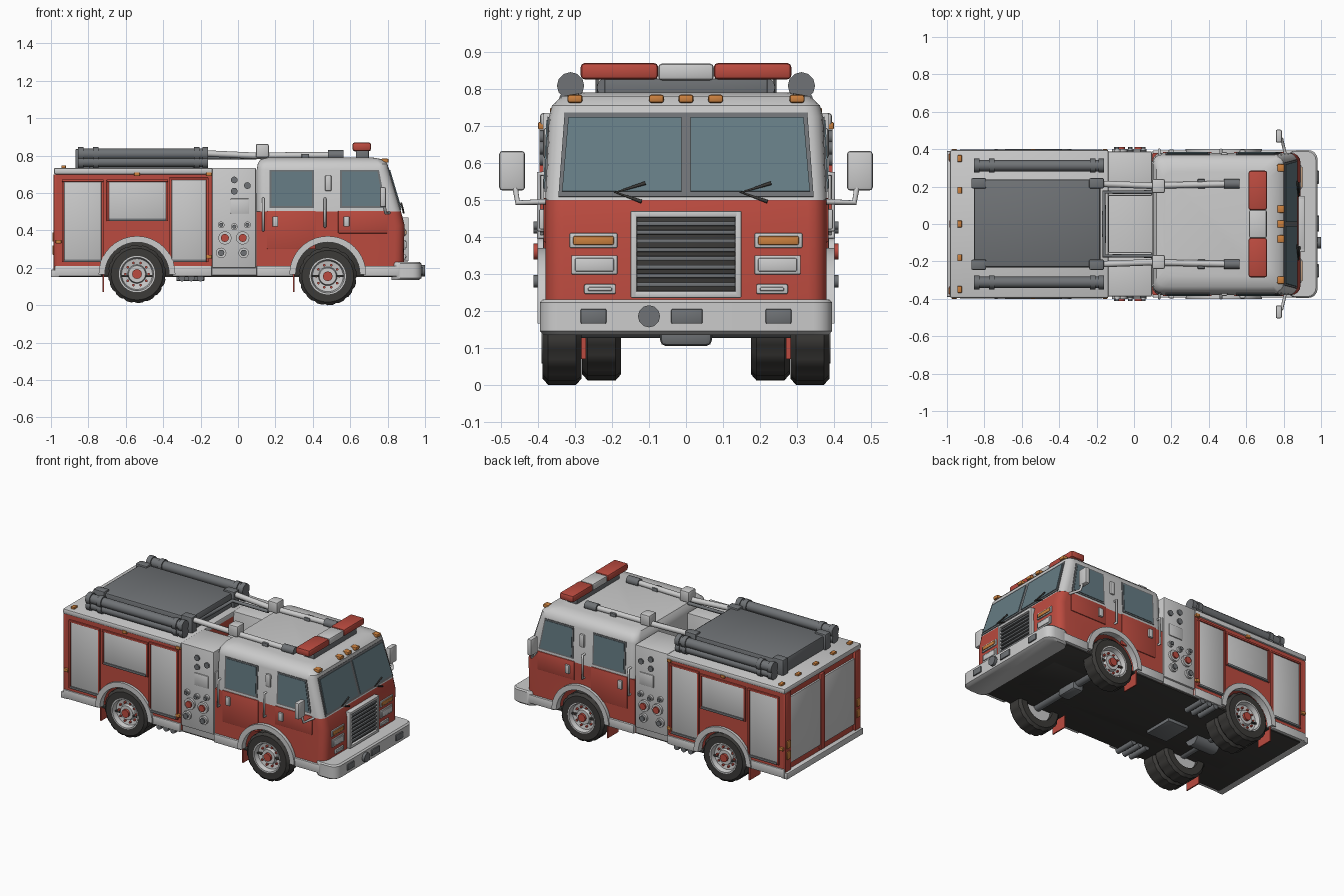
import bpy, bmesh
from math import sin, cos, pi, radians
from mathutils import Vector

if "Cube" in bpy.data.objects:
    bpy.data.objects.remove(bpy.data.objects["Cube"])


def colour(name, r, g, b):
    m = bpy.data.materials.new(name)
    m.diffuse_color = (r, g, b, 1)
    m.use_nodes = True
    m.node_tree.nodes["Principled BSDF"].inputs["Base Color"].default_value = m.diffuse_color
    return m


RED = colour("red_paint", 0.50, 0.07, 0.05)
GLASS = colour("glass", 0.13, 0.20, 0.23)
BLACK = colour("rubber", 0.045, 0.043, 0.04)
DARK = colour("dark_metal", 0.16, 0.17, 0.18)
AMBER = colour("amber_lens", 0.6, 0.22, 0.05)


def finish(bm, name, mat=None, mirror=False):
    bmesh.ops.recalc_face_normals(bm, faces=bm.faces)
    me = bpy.data.meshes.new(name)
    bm.to_mesh(me)
    bm.free()
    ob = bpy.data.objects.new(name, me)
    bpy.context.collection.objects.link(ob)
    if mat:
        me.materials.append(mat)
    if mirror:
        mod = ob.modifiers.new("Mirror", 'MIRROR')
        mod.use_axis = (False, True, False)
    return ob


def box(name, x, y, z, mat=None, mirror=False, bevel=0.004):
    bm = bmesh.new()
    bmesh.ops.create_cube(bm, size=1)
    for v in bm.verts:
        v.co = [(a + b) / 2 + c * (b - a) for (a, b), c in zip((x, y, z), v.co)]
    if bevel:
        bmesh.ops.bevel(bm, geom=bm.edges[:], offset=bevel, segments=2, profile=0.5, affect='EDGES')
    return finish(bm, name, mat, mirror)


def plate(name, pts, thick, mat=None, mirror=False):
    """Flat panel through pts, thickened evenly to both sides."""
    p = [Vector(q) for q in pts]
    n = (p[1] - p[0]).cross(p[2] - p[0]).normalized() * thick / 2
    bm = bmesh.new()
    a, b = [bm.verts.new(q - n) for q in p], [bm.verts.new(q + n) for q in p]
    bm.faces.new(a)
    bm.faces.new(b)
    for i in range(len(p)):
        j = i - 1
        bm.faces.new((a[j], a[i], b[i], b[j]))
    return finish(bm, name, mat, mirror)


def prism(name, profile, y0, y1, mat=None, mirror=False, round_x=None, r=0.05):
    """x-z profile extruded along y; side edges beyond round_x are rounded."""
    bm = bmesh.new()
    f = bm.faces.new([bm.verts.new((x, y0, z)) for x, z in profile])
    new = bmesh.ops.extrude_face_region(bm, geom=[f])["geom"]
    for v in new:
        if isinstance(v, bmesh.types.BMVert):
            v.co.y = y1
    if round_x:
        es = [e for e in bm.edges if all(v.co.x > round_x for v in e.verts)
              and abs(e.verts[0].co.y - e.verts[1].co.y) < 1e-6]
        bmesh.ops.bevel(bm, geom=es, offset=r, segments=4, profile=0.5, affect='EDGES')
    return finish(bm, name, mat, mirror)


def loft(name, sections, mat=None):
    """Stack of rounded rectangles (x0, x1, half_y, corner radius, z)."""
    bm = bmesh.new()
    rings = []
    for x0, x1, hy, r, z in sections:
        ring = []
        for k, (cx, cy) in enumerate(((x1 - r, hy - r), (x0 + r, hy - r), (x0 + r, r - hy), (x1 - r, r - hy))):
            for i in range(5):
                a = (k + i / 4) * pi / 2
                ring.append(bm.verts.new((cx + r * cos(a), cy + r * sin(a), z)))
        rings.append(ring)
    for a, b in zip(rings, rings[1:]):
        for i in range(len(a)):
            bm.faces.new((a[i - 1], a[i], b[i], b[i - 1]))
    bm.faces.new(rings[0])
    bm.faces.new(rings[-1])
    return finish(bm, name, mat)


def lathe(name, profile, c, mat=None, n=64, teeth=False):
    """(radius, y offset) profile spun round the y axis at c, both sides."""
    bm = bmesh.new()
    rings = []
    for j in range(n):
        a = 2 * pi * j / n
        row = []
        for r, y in profile:
            if teeth and r > 0.15 and j % 4 == 3:
                r *= 0.965
            row.append(bm.verts.new((c[0] + r * cos(a), c[1] + y, c[2] + r * sin(a))))
        rings.append(row)
    for j in range(n):
        a, b = rings[j - 1], rings[j]
        for i in range(len(profile) - 1):
            bm.faces.new((a[i], a[i + 1], b[i + 1], b[i]))
    bmesh.ops.remove_doubles(bm, verts=bm.verts, dist=1e-5)
    return finish(bm, name, mat, True)


def tube(name, pts, r, mat=None, mirror=False):
    cu = bpy.data.curves.new(name, 'CURVE')
    cu.dimensions = '3D'
    cu.bevel_depth, cu.bevel_resolution, cu.use_fill_caps = r, 4, True
    for s in ((1, -1) if mirror else (1,)):
        sp = cu.splines.new('POLY')
        sp.points.add(len(pts) - 1)
        for p, q in zip(sp.points, pts):
            p.co = (q[0], q[1] * s, q[2], 1)
    ob = bpy.data.objects.new(name, cu)
    bpy.context.collection.objects.link(ob)
    if mat:
        cu.materials.append(mat)


def arc(cx, r, n=20, cz=0.165):
    return [(cx - r * cos(pi * i / n), cz + r * sin(pi * i / n)) for i in range(n + 1)]


FX, RX = 0.48, -0.54  # axle positions

# Main volumes with open wheel arches
prism("rear_body", [(-0.97, 0.17)] + arc(RX, 0.18) + [(-0.14, 0.165), (-0.14, 0.71), (-0.97, 0.71)], -0.385, 0.385, RED)
prism("cab_lower", [(0.10, 0.155)] + arc(FX, 0.18) + [(0.885, 0.155), (0.89, 0.43), (0.872, 0.50), (0.10, 0.50)],
      -0.38, 0.38, RED, round_x=0.8)
loft("cab_upper", [(0.10, 0.872, 0.38, 0.045, 0.50), (0.10, 0.805, 0.37, 0.045, 0.725), (0.105, 0.80, 0.362, 0.045, 0.755),
                   (0.12, 0.775, 0.335, 0.05, 0.78), (0.16, 0.72, 0.28, 0.05, 0.79)])
box("pump_block", (-0.14, 0.10), (-0.375, 0.375), (0.16, 0.60))
box("pump_panel", (-0.138, 0.095), (0.15, 0.387), (0.20, 0.735), None, True)
box("floor", (-0.96, 0.86), (-0.37, 0.37), (0.15, 0.162), BLACK)
box("wheel_well_core", (-0.8, 0.75), (-0.17, 0.17), (0.15, 0.4), BLACK)
box("body_roof", (-0.985, -0.135), (-0.395, 0.395), (0.70, 0.735), None, bevel=0.01)
box("rear_step", (-1.0, -0.955), (-0.39, 0.39), (0.15, 0.19))

# Compartment shutters, trims and rubbing strips
for x0, x1, z0, z1 in ((-0.93, -0.73, 0.23, 0.66), (-0.69, -0.385, 0.45, 0.66), (-0.355, -0.17, 0.23, 0.67)):
    box("side_shutter", (x0, x1), (0.38, 0.391), (z0, z1), None, True)
    for a, b, c, d in ((x0 - .012, x0, z0, z1), (x1, x1 + .012, z0, z1), (x0 - .012, x1 + .012, z1, z1 + .012)):
        box("shutter_frame", (a, b), (0.38, 0.396), (c, d), RED, True, 0.002)
    box("shutter_bar", (x0, x1), (0.385, 0.398), (z0, z0 + 0.015), DARK, True, 0.003)
box("rear_shutter", (-0.981, -0.965), (0.02, 0.33), (0.23, 0.66), None, True)
box("rear_center_bar", (-0.986, -0.965), (-0.02, 0.02), (0.2, 0.69), RED)
box("rear_side_post", (-0.986, -0.965), (0.33, 0.385), (0.19, 0.70), RED, True)
for x0, x1 in ((-0.98, -0.73), (-0.35, -0.14), (0.10, 0.295), (0.67, 0.86)):
    box("rubbing_strip", (x0, x1), (0.37, 0.393), (0.155, 0.21), None, True)
for z in (0.27, 0.34):
    box("tail_lamp", (-0.993, -0.98), (0.34, 0.375), (z, z + 0.05), AMBER, True)
for x, z in ((-0.96, 0.33), (-0.54, 0.69), (-0.155, 0.69), (-0.155, 0.25)):
    box("side_marker", (x - 0.015, x + 0.015), (0.38, 0.40), (z, z + 0.02), AMBER, True)
for y in (0.0, 0.18, 0.35):
    box("rear_roof_marker", (-0.945, -0.92), (y - 0.018, y + 0.018), (0.73, 0.748), AMBER, y > 0)

# Pump panel gauges and outlets
for x, z, r in ((-0.07, 0.36, 0.036), (0.025, 0.36, 0.036), (-0.09, 0.28, 0.028), (0.03, 0.28, 0.028),
                (-0.02, 0.42, 0.018), (0.05, 0.43, 0.018), (-0.09, 0.43, 0.018)):
    tube("outlet", [(x, 0.37, z), (x, 0.402, z)], r, None, True)
    tube("outlet_cap", [(x, 0.38, z), (x, 0.412, z)], r * 0.6, RED if r > 0.03 else DARK, True)
for x, z in ((-0.02, 0.67), (-0.02, 0.61), (0.05, 0.64)):
    tube("gauge", [(x, 0.38, z), (x, 0.396, z)], 0.018, DARK, True)
box("control_plate", (-0.04, 0.06), (0.38, 0.393), (0.49, 0.57), None, True)

# Wheels: single front, dual rear
w = 0.053
tyre = [(0.095, -w), (0.138, -w), (0.155, 0.015 - w), (0.155, w - 0.015), (0.138, w), (0.095, w), (0.095, -w)]
rim = [(0.0, -0.03), (0.097, -0.03), (0.097, w + 0.002), (0.089, w + 0.002), (0.082, w - 0.028), (0.05, w - 0.034),
       (0.045, w - 0.015), (0, w - 0.015)]
for x, y, z in ((FX, 0.335, 0.155), (RX, 0.335, 0.167), (RX, 0.228, 0.167)):
    lathe("tyre", tyre, (x, y, z), BLACK, teeth=True)
    lathe("rim", rim, (x, y, z))
    if y > 0.3:
        tube("hub", [(x, y, z), (x, y + w, z)], 0.026, RED, True)
        for k in range(10):
            a = k * pi / 5
            p = (x + 0.062 * cos(a), z + 0.062 * sin(a))
            tube("wheel_nut", [(p[0], y, p[1]), (p[0], y + w - 0.02, p[1])], 0.007, RED, True)
    tube("axle", [(x, -0.32, z), (x, 0.32, z)], 0.028, DARK)
for x in (FX, RX):
    prism("wheel_arch_trim", arc(x, 0.205) + arc(x, 0.172)[::-1], 0.36, 0.402, None, True)
    box("mud_flap", (x - 0.185, x - 0.177), (0.27, 0.38), (0.07, 0.18), RED, True, 0)

# Underside
tube("differential", [(RX - 0.07, 0, 0.16), (RX + 0.1, 0, 0.16)], 0.055, DARK)
box("front_axle_beam", (0.44, 0.52), (-0.07, 0.07), (0.105, 0.16), DARK, bevel=0.015)
for x in (-0.30, -0.25, -0.20):
    tube("drain_pipe", [(x, 0.24, 0.145), (x, 0.385, 0.145)], 0.018, DARK, True)
box("under_tank", (-0.33, -0.18), (-0.1, 0.1), (0.13, 0.16), DARK)

# Cab side windows, seams, handles and grab rails
def side(pts, out=0.0):
    return [(x, 0.381 - (z - 0.5) * 0.045 + out, z) for x, z in pts]


for pts in ([(0.18, 0.53), (0.395, 0.53), (0.395, 0.715), (0.18, 0.715)], [(0.555, 0.53), (0.78, 0.53), (0.745, 0.715), (0.555, 0.715)]):
    cx, cz = sum(p[0] for p in pts) / 4, sum(p[1] for p in pts) / 4
    plate("window_seal", side([(cx + (x - cx) * 1.1, cz + (z - cz) * 1.1) for x, z in pts]), 0.006, DARK, True)
    plate("side_window", side(pts, 0.002), 0.008, GLASS, True)
for x0, x1, z0 in ((0.155, 0.415, 0.225), (0.535, 0.80, 0.385)):
    box("door_panel", (x0, x1), (0.37, 0.385), (z0 if x0 > 0.5 else 0.30, 0.505), RED, True)
    box("door_handle", (x0 + 0.03, x0 + 0.06), (0.38, 0.397), (0.42, 0.475), None, True)
for x, z0, z1 in ((0.135, 0.40, 0.57), (0.465, 0.42, 0.57)):
    tube("grab_rail", [(x, 0.37, z0), (x, 0.398, z0), (x, 0.398, z1), (x, 0.37, z1)], 0.007, None, True)
box("side_lamp", (0.465, 0.50), (0.365, 0.385), (0.61, 0.695), None, True, 0.008)

# Windscreen and wipers
def screen(y, z, out=0.002):
    return (0.872 - (z - 0.5) * 0.298 + out, y, z)


plate("windscreen_seal", [screen(-0.345, 0.508, 0), screen(0.345, 0.508, 0), screen(0.328, 0.735, 0), screen(-0.328, 0.735, 0)], 0.008, DARK)
plate("windscreen", [screen(0.012, 0.522), screen(0.335, 0.522), screen(0.318, 0.722), screen(0.012, 0.722)], 0.012, GLASS, True)
for d in (0, 0.34):
    tube("wiper", [screen(d - 0.12, 0.495, 0.012), screen(d - 0.19, 0.52, 0.014), screen(d - 0.06 - 0.05, 0.545, 0.014)], 0.005, BLACK)

# Grille and headlamps
box("grille_back", (0.87, 0.896), (-0.14, 0.14), (0.24, 0.46), BLACK)
for y0, y1, z0, z1 in ((-0.15, -0.132, 0.235, 0.47), (0.132, 0.15, 0.235, 0.47), (-0.15, 0.15, 0.452, 0.47), (-0.15, 0.15, 0.235, 0.253)):
    box("grille_frame", (0.87, 0.912), (y0, y1), (z0, z1))
for i in range(8):
    z = 0.265 + i * 0.0235
    box("grille_slat", (0.88, 0.907), (-0.135, 0.135), (z, z + 0.012), DARK, bevel=0.003)
for z0, z1, y0, y1, m in ((0.37, 0.41, 0.185, 0.315, AMBER), (0.298, 0.35, 0.185, 0.31, None), (0.245, 0.272, 0.19, 0.275, None)):
    box("lamp_bezel", (0.87, 0.896), (y0, y1), (z0, z1), None, True)
    box("lamp_lens", (0.88, 0.901), (y0 + 0.01, y1 - 0.01), (z0 + 0.008, z1 - 0.008), m, True)

# Front bumper
loft("bumper", [(0.82, 0.965, 0.385, 0.045, 0.135), (0.82, 0.982, 0.395, 0.05, 0.145),
                (0.82, 0.982, 0.395, 0.05, 0.222), (0.82, 0.972, 0.388, 0.045, 0.23)])
tube("siren", [(0.96, -0.1, 0.185), (1.0, -0.1, 0.185)], 0.03, DARK)
for y0, y1 in ((-0.285, -0.215), (-0.04, 0.045), (0.215, 0.285)):
    box("bumper_lamp", (0.97, 0.99), (y0, y1), (0.165, 0.205), DARK)

# Mirrors
tube("mirror_arm", [(0.81, 0.37, 0.495), (0.79, 0.455, 0.492), (0.78, 0.463, 0.54)], 0.008, None, True)
box("mirror", (0.758, 0.79), (0.435, 0.505), (0.525, 0.632), None, True, 0.009)

# Roof lights
box("light_bar_base", (0.63, 0.70), (-0.22, 0.22), (0.78, 0.828), DARK)
box("light_bar_lens", (0.612, 0.712), (0.075, 0.285), (0.825, 0.87), RED, True, 0.012)
box("light_bar_center", (0.615, 0.71), (-0.075, 0.075), (0.823, 0.868), None, bevel=0.01)
for y in (0.0, 0.08, 0.30):
    box("cab_marker", (0.765, 0.805), (y - 0.02, y + 0.02), (0.762, 0.784), AMBER, y > 0, 0.006)

# Hose bed cover, suction tubes and deck pipes on top
box("hose_bed_cover", (-0.855, -0.18), (-0.232, 0.238), (0.73, 0.825), DARK, bevel=0.012)
for x in (-0.83, -0.20):
    box("cover_corner", (x - 0.04, x + 0.04), (0.19, 0.245), (0.73, 0.836), DARK, True, 0.008)
for z, r in ((0.808, 0.03), (0.765, 0.026)):
    tube("suction_tube", [(-0.85, 0.312, z), (-0.17, 0.312, z)], r, DARK, True)
    for x in (-0.84, -0.76, -0.22, -0.175):
        tube("tube_collar", [(x - 0.015, 0.312, z), (x + 0.015, 0.312, z)], r + 0.007, DARK, True)
tube("deck_pipe", [(-0.18, 0.215, 0.812), (0.08, 0.205, 0.80), (0.55, 0.215, 0.803)], 0.017, None, True)
tube("deck_rail", [(-0.16, 0, 0.79), (-0.16, 0.17, 0.79), (0.10, 0.17, 0.79)], 0.011, DARK, True)
tube("pipe_end", [(0.48, 0.215, 0.803), (0.565, 0.215, 0.803)], 0.026, DARK, True)
box("roof_lamp", (0.095, 0.165), (0.165, 0.24), (0.79, 0.863), None, True, 0.01)
box("pipe_bracket", (0.34, 0.38), (0.19, 0.24), (0.77, 0.81), DARK, True)

# Smooth rounded surfaces, keep edges crisp
for ob in bpy.context.collection.objects:
    if ob.type == 'MESH':
        ob.select_set(True)
        bpy.context.view_layer.objects.active = ob
bpy.ops.object.shade_smooth_by_angle(angle=radians(35))
